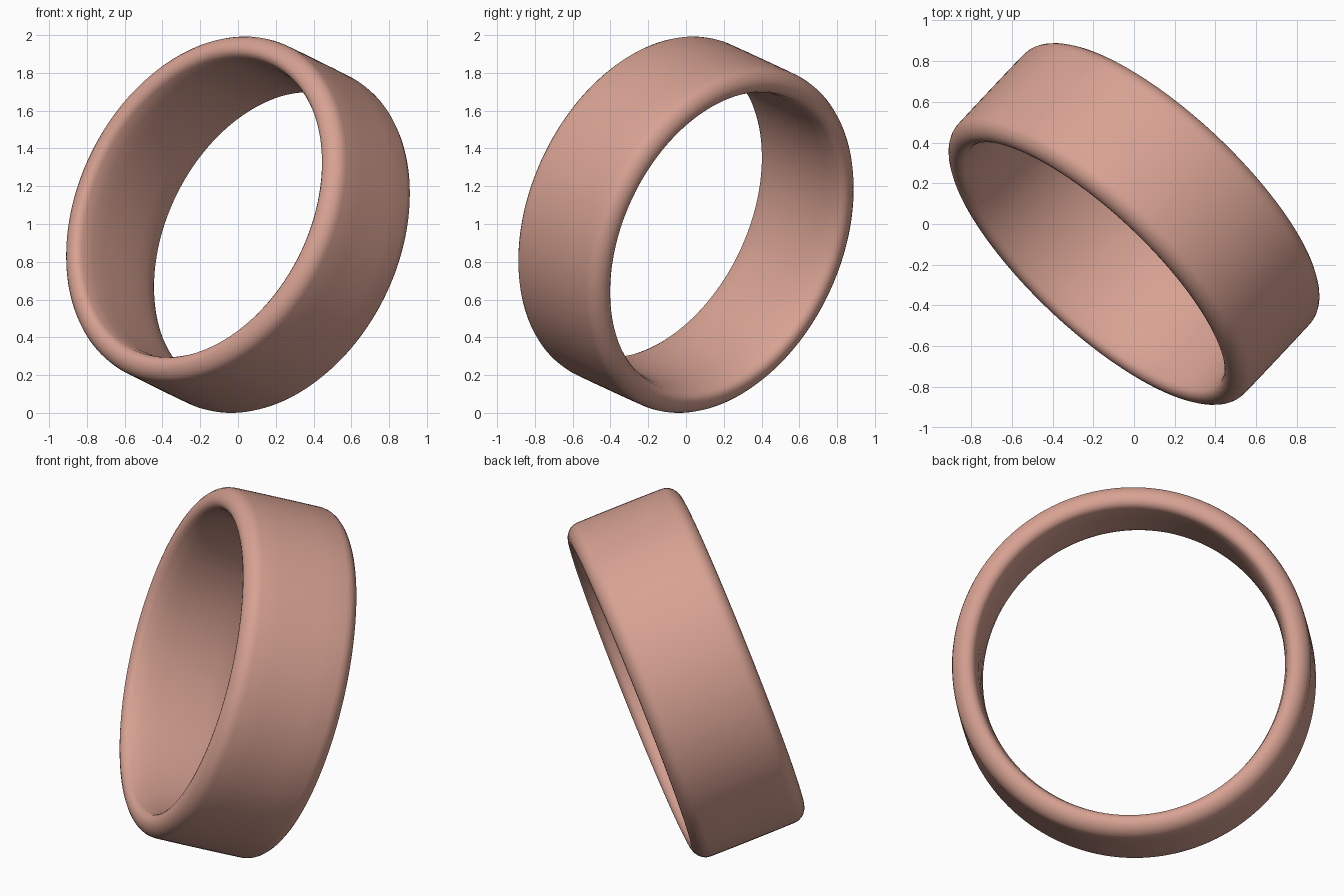
import bpy, bmesh, math
from mathutils import Vector

if "Cube" in bpy.data.objects:
    bpy.data.objects.remove(bpy.data.objects["Cube"])

SEGMENTS = 160
AXIS = Vector((0.65, 0.69, -0.32)).normalized()

# Half cross-section as (radius, offset along axis): bore, rounded rim, outer wall
half = [(0.818, 0.0), (0.82, 0.14), (0.825, 0.22), (0.838, 0.29),
        (0.848, 0.308), (0.862, 0.319), (0.88, 0.324), (0.90, 0.322),
        (0.92, 0.315), (0.938, 0.302), (0.952, 0.286), (0.961, 0.268),
        (0.965, 0.245), (0.966, 0.12), (0.966, 0.0)]
profile = half + [(r, -t) for r, t in reversed(half[1:-1])]

# Ring band: sweep the closed cross-section around the axis
bm = bmesh.new()
rings = []
for i in range(SEGMENTS):
    a = 2 * math.pi * i / SEGMENTS
    rings.append([bm.verts.new((r * math.cos(a), r * math.sin(a), t)) for r, t in profile])
n = len(profile)
for i in range(SEGMENTS):
    cur, nxt = rings[i], rings[(i + 1) % SEGMENTS]
    for j in range(n):
        k = (j + 1) % n
        bm.faces.new((cur[j], cur[k], nxt[k], nxt[j]))
bmesh.ops.recalc_face_normals(bm, faces=bm.faces)

# Tilt the band and stand it on the ground
rot = Vector((0, 0, 1)).rotation_difference(AXIS).to_matrix()
bmesh.ops.rotate(bm, verts=bm.verts, cent=(0, 0, 0), matrix=rot)
low = min(v.co.z for v in bm.verts)
bmesh.ops.translate(bm, verts=bm.verts, vec=(0, 0, -low))

mesh = bpy.data.meshes.new("ring_band")
bm.to_mesh(mesh)
bm.free()
band = bpy.data.objects.new("ring_band", mesh)
bpy.context.collection.objects.link(band)

# Rose metal colour
mat = bpy.data.materials.new("rose_metal")
mat.diffuse_color = (0.68, 0.36, 0.29, 1)
mat.use_nodes = True
mat.node_tree.nodes["Principled BSDF"].inputs["Base Color"].default_value = mat.diffuse_color
mesh.materials.append(mat)

# Smooth shading
bpy.context.view_layer.objects.active = band
band.select_set(True)
bpy.ops.object.shade_smooth_by_angle(angle=math.radians(40))
